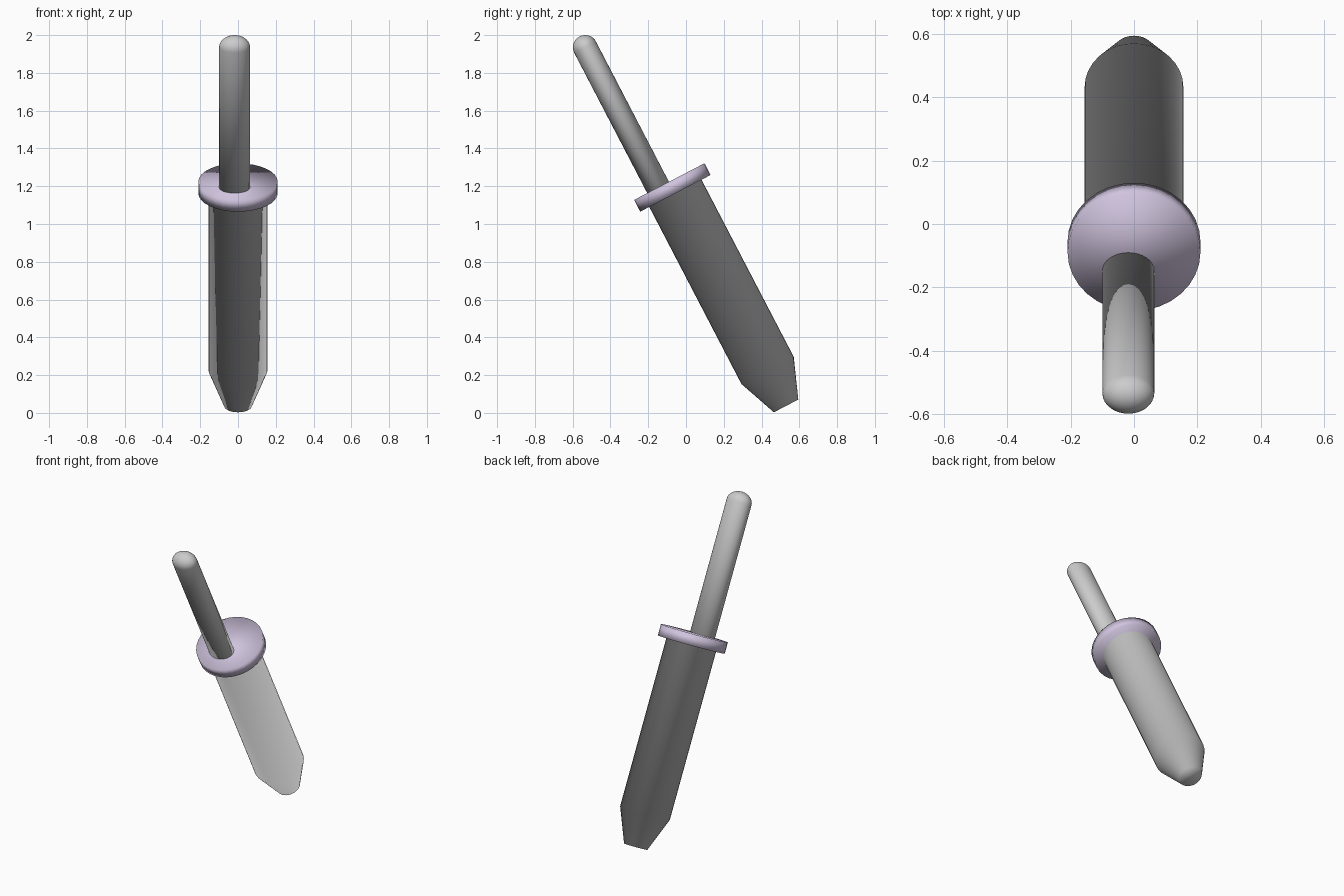
import bpy, bmesh, math
from mathutils import Matrix, Vector

if "Cube" in bpy.data.objects:
    bpy.data.objects.remove(bpy.data.objects["Cube"])

TILT = math.radians(27.5)
# Local z runs along the tool; local y runs across it
FRAME = Matrix.Rotation(TILT, 4, 'X') @ Matrix.Translation((0, 0.487, 0))


def lathe(name, profile, low_cap=False, high_cap=0, centre=(0, 0), flatten=1.0,
          sides=32, color=None):
    """Fully smooth turned part from (radius, height) rings, low to high.
    Radius 0 makes a pole; high_cap is 1 (facing up), -1 (facing down) or 0."""
    bm = bmesh.new()
    rings = []
    for r, z in profile:
        angles = [math.pi / 2 + 2 * math.pi * i / sides for i in range(sides if r else 1)]
        rings.append([bm.verts.new(FRAME @ Vector((
            centre[0] + r * math.cos(a), centre[1] + r * flatten * math.sin(a), z)))
            for a in angles])
    for a, b in zip(rings, rings[1:]):
        for i in range(sides):
            j = (i + 1) % sides
            if len(a) == 1:
                bm.faces.new((a[0], b[j], b[i]))
            elif len(b) == 1:
                bm.faces.new((a[i], a[j], b[0]))
            else:
                bm.faces.new((a[i], a[j], b[j], b[i]))
    if low_cap:
        bm.faces.new(rings[0][::-1])
    if high_cap:
        bm.faces.new(rings[-1][::high_cap])
    for face in bm.faces:
        face.smooth = True
    mesh = bpy.data.meshes.new(name)
    bm.to_mesh(mesh)
    bm.free()
    obj = bpy.data.objects.new(name, mesh)
    bpy.context.collection.objects.link(obj)
    if color:
        mat = bpy.data.materials.new(name + "_color")
        mat.diffuse_color = color
        mat.use_nodes = True
        mat.node_tree.nodes["Principled BSDF"].inputs["Base Color"].default_value = mat.diffuse_color
        mesh.materials.append(mat)
    return obj


# Blunt tapered tip
lathe("tip", [(0.073, -0.212), (0.156, 0.0)], low_cap=True, high_cap=-1)

# Barrel, dished at the bottom, with a flange buried in the collar
lathe("barrel", [(0, 0.069), (0.156, 0.0), (0.156, 1.06), (0.2, 1.06)])

# Round collar
lathe("collar", [(0.21, 1.057), (0.21, 1.127)], low_cap=True, high_cap=1,
      color=(0.63, 0.55, 0.73, 1))

# Oval plunger rod, off-centre, with a domed end
dome = [(0.082 * math.cos(t * math.pi / 16), 1.964 + 0.064 * math.sin(t * math.pi / 16))
        for t in range(8)]
lathe("plunger_rod", [(0.082, 1.0)] + dome + [(0, 2.028)], low_cap=True,
      centre=(-0.018, -0.067), flatten=0.79)
